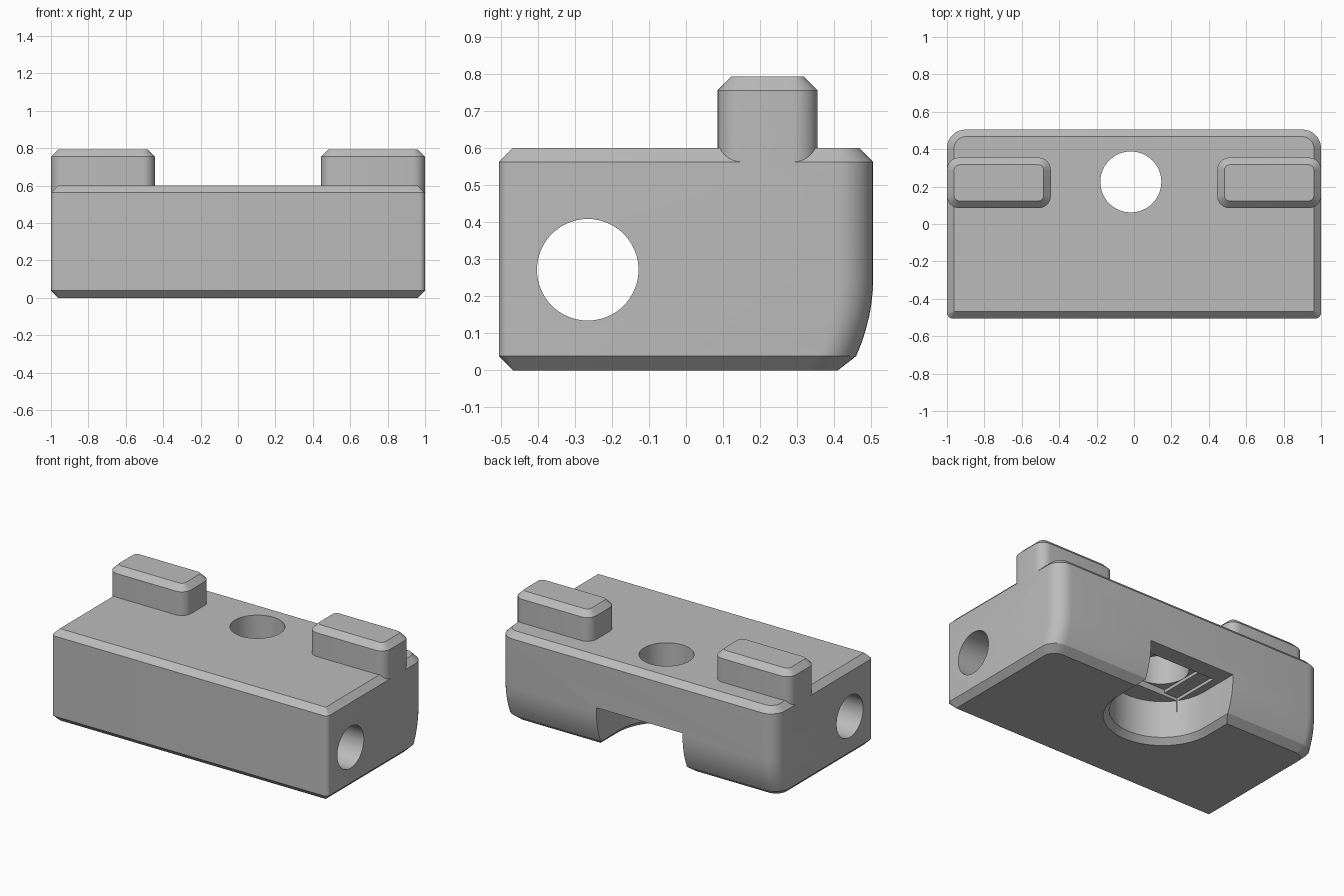
import bpy, bmesh, math

if "Cube" in bpy.data.objects:
    bpy.data.objects.remove(bpy.data.objects["Cube"])

grey = bpy.data.materials.new("light_grey")
grey.diffuse_color = (0.5, 0.5, 0.5, 1)
grey.use_nodes = True
grey.node_tree.nodes["Principled BSDF"].inputs["Base Color"].default_value = grey.diffuse_color


def loft(name, rings):
    """Skin a stack of matching rings and cap both ends."""
    bm = bmesh.new()
    loops = [[bm.verts.new(p) for p in ring] for ring in rings]
    n = len(loops[0])
    for a, b in zip(loops, loops[1:]):
        for i in range(n):
            j = (i + 1) % n
            bm.faces.new((a[i], a[j], b[j], b[i]))
    bm.faces.new(loops[0][::-1])
    bm.faces.new(loops[-1])
    bmesh.ops.recalc_face_normals(bm, faces=bm.faces[:])
    me = bpy.data.meshes.new(name)
    bm.to_mesh(me)
    bm.free()
    me.materials.append(grey)
    ob = bpy.data.objects.new(name, me)
    bpy.context.collection.objects.link(ob)
    return ob


def arc(cx, cy, r, start, end, steps):
    return [(cx + r * math.cos(math.radians(start + (end - start) * k / steps)),
             cy + r * math.sin(math.radians(start + (end - start) * k / steps)))
            for k in range(steps + 1)]


def rounded(x0, x1, y0, y1, front_r, back_r, z):
    f, b = front_r, back_r
    pts = (arc(x1 - b, y1 - b, b, 0, 90, 8) + arc(x0 + b, y1 - b, b, 90, 180, 8)
           + arc(x0 + f, y0 + f, f, 180, 270, 8) + arc(x1 - f, y0 + f, f, 270, 360, 8))
    return [(x, y, z) for x, y in pts]


def combine(target, tool, operation):
    m = target.modifiers.new(operation.lower(), 'BOOLEAN')
    m.operation, m.solver, m.object = operation, 'EXACT', tool
    bpy.context.view_layer.objects.active = target
    bpy.ops.object.modifier_apply(modifier=m.name)
    bpy.data.objects.remove(tool)


# Block: chamfered top and bottom, back face curving in towards the bottom
H, C = 0.505, 0.038
rings = [rounded(-1 + C, 1 - C, -H + C, 0.41, 0.003, 0.075, 0)]
R, z_tan = 0.51, 0.25
for k in range(7):
    z = C + (z_tan - C) * k / 6
    back = H - R + math.sqrt(R * R - (z_tan - z) ** 2)
    rings.append(rounded(-1, 1, -H, back, 0.03, 0.1, z))
rings.append(rounded(-1, 1, -H, H, 0.03, 0.1, 0.6 - C))
rings.append(rounded(-1 + C, 1 - C, -H + C, H - C, 0.003, 0.062, 0.6))
body = loft("clamp_block", rings)

# Two raised tabs flush with the ends
for x0, x1 in ((-1, -0.445), (0.445, 1)):
    y0, y1 = 0.085, 0.355
    tab = loft("tab", [
        rounded(x0, x1, y0, y1, 0.065, 0.065, 0.5),
        rounded(x0, x1, y0, y1, 0.065, 0.065, 0.755),
        rounded(x0 + C, x1 - C, y0 + C, y1 - C, 0.03, 0.03, 0.793)])
    combine(body, tab, 'UNION')

# Round-ended pocket open to the bottom and back, with chamfered rim
HX, HY, HR = -0.017, 0.225, 0.163


def pocket_ring(r, z):
    pts = arc(HX, HY + 0.015, r, 180, 360, 40) + [(HX + r, 0.8), (HX - r, 0.8)]
    return [(x, y, z) for x, y in pts]


ROOF = 0.275
combine(body, loft("pocket_cutter", [
    pocket_ring(0.312 + 0.035 + 0.05, -0.05), pocket_ring(0.312, 0.035),
    pocket_ring(0.312, ROOF)]), 'DIFFERENCE')

# Stepped recesses between pocket roof and screw hole
for half_x, top in ((0.26, ROOF + 0.02), (HR + 0.002, ROOF + 0.04)):
    box = [(HX - half_x, HY - HR - 0.002), (HX + half_x, HY - HR - 0.002),
           (HX + half_x, HY + HR + 0.002), (HX - half_x, HY + HR + 0.002)]
    combine(body, loft("step_cutter", [[(x, y, z) for x, y in box]
                                       for z in (0.2, top)]), 'DIFFERENCE')

# Vertical screw hole and lengthwise rod hole
combine(body, loft("screw_hole_cutter", [
    [(x, y, z) for x, y in arc(HX, HY, HR, 0, 360, 64)[:-1]]
    for z in (0.22, 0.9)]), 'DIFFERENCE')
combine(body, loft("rod_hole_cutter", [
    [(x, y, z) for y, z in arc(-0.265, 0.271, 0.137, 0, 360, 64)[:-1]]
    for x in (-1.2, 1.2)]), 'DIFFERENCE')

# Smooth shading with crisp edges
bpy.ops.object.select_all(action='DESELECT')
body.select_set(True)
bpy.context.view_layer.objects.active = body
bpy.ops.object.shade_smooth_by_angle(angle=math.radians(20))
